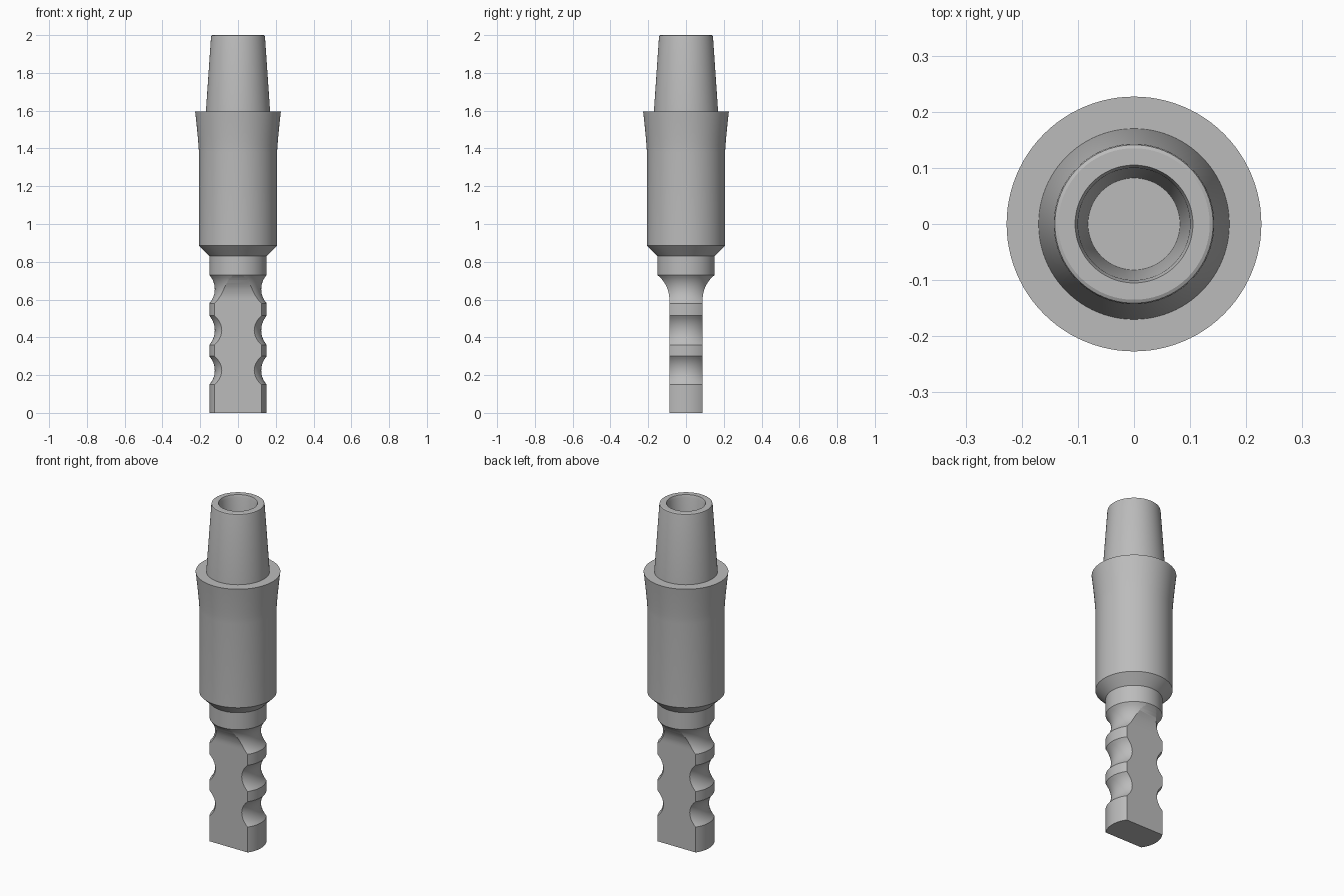
import bpy, bmesh, math

if "Cube" in bpy.data.objects:
    bpy.data.objects.remove(bpy.data.objects["Cube"])

metal = bpy.data.materials.new("satin grey metal")
metal.diffuse_color = (0.5, 0.5, 0.5, 1)
metal.use_nodes = True
metal.node_tree.nodes["Principled BSDF"].inputs["Base Color"].default_value = metal.diffuse_color
SEG = 96


def finish(name, bm):
    bmesh.ops.recalc_face_normals(bm, faces=bm.faces)
    me = bpy.data.meshes.new(name)
    bm.to_mesh(me)
    bm.free()
    ob = bpy.data.objects.new(name, me)
    bpy.context.collection.objects.link(ob)
    me.materials.append(metal)
    return ob


def lathe(name, profile):
    """Revolve (radius, z) points that start and end on the axis."""
    bm = bmesh.new()
    rings = []
    for r, z in profile:
        n = SEG if r > 0 else 1
        rings.append([bm.verts.new((r * math.cos(2 * math.pi * i / SEG),
                                    r * math.sin(2 * math.pi * i / SEG), z)) for i in range(n)])
    for a, b in zip(rings, rings[1:]):
        for i in range(SEG):
            j = (i + 1) % SEG
            if len(a) == 1:
                bm.faces.new((a[0], b[i], b[j]))
            elif len(b) == 1:
                bm.faces.new((a[i], a[j], b[0]))
            else:
                bm.faces.new((a[i], a[j], b[j], b[i]))
    return finish(name, bm)


def groove(z0, z1, r=0.152, depth=0.029, n=12):
    """Circular-arc groove between two heights."""
    h = (z1 - z0) / 2
    R = (h * h + depth * depth) / (2 * depth)
    return [(r + R - depth - math.sqrt(R * R - (h * (2 * i / n - 1)) ** 2), z0 + (z1 - z0) * i / n)
            for i in range(n + 1)]


# Turned body: grooved shank, collar, barrel, flared flange, hollow tapered tip
profile = [(0, 0), (0.152, 0)]
for z0, z1 in ((0.15, 0.30), (0.36, 0.515), (0.58, 0.73)):
    profile += groove(z0, z1)
profile += [(0.152, 0.83), (0.207, 0.885), (0.207, 1.38)]
profile += [(0.207 + 0.020 * (i / 6) ** 1.25, 1.38 + 0.215 * i / 6) for i in range(1, 7)]
profile += [(0.170, 1.595), (0.143, 1.99), (0.141, 1.997), (0.135, 2.0),
            (0.105, 2.0), (0.100, 1.985), (0.082, 1.65), (0, 1.65)]
body = lathe("implant_post", profile)

# Cutters: flats on front and back of the shank, with a filleted run-out at the top
R = 0.164
outline = [(0.088, -0.1)]
for i in range(17):
    dz = 0.15 * i / 16
    outline.append((0.088 + R - math.sqrt(R * R - dz * dz), 0.6 + dz))
outline += [(0.4, 0.75), (0.4, -0.1)]
for side, name in ((-1, "front_flat_cutter"), (1, "back_flat_cutter")):
    bm = bmesh.new()
    face = bm.faces.new([bm.verts.new((-0.3, side * y, z)) for y, z in outline])
    ext = bmesh.ops.extrude_face_region(bm, geom=[face])
    bmesh.ops.translate(bm, vec=(0.6, 0, 0),
                        verts=[v for v in ext["geom"] if isinstance(v, bmesh.types.BMVert)])
    cutter = finish(name, bm)
    cutter.hide_render = True
    cutter.hide_set(True)
    mod = body.modifiers.new(name, "BOOLEAN")
    mod.operation = "DIFFERENCE"
    mod.solver = "EXACT"
    mod.object = cutter

# Apply the cuts, then smooth while keeping the machined edges sharp
bpy.context.view_layer.objects.active = body
body.select_set(True)
for mod in list(body.modifiers):
    bpy.ops.object.modifier_apply(modifier=mod.name)
for ob in [o for o in bpy.data.objects if o.name.endswith("cutter")]:
    bpy.data.objects.remove(ob)
bpy.ops.object.shade_smooth_by_angle(angle=math.radians(25))
